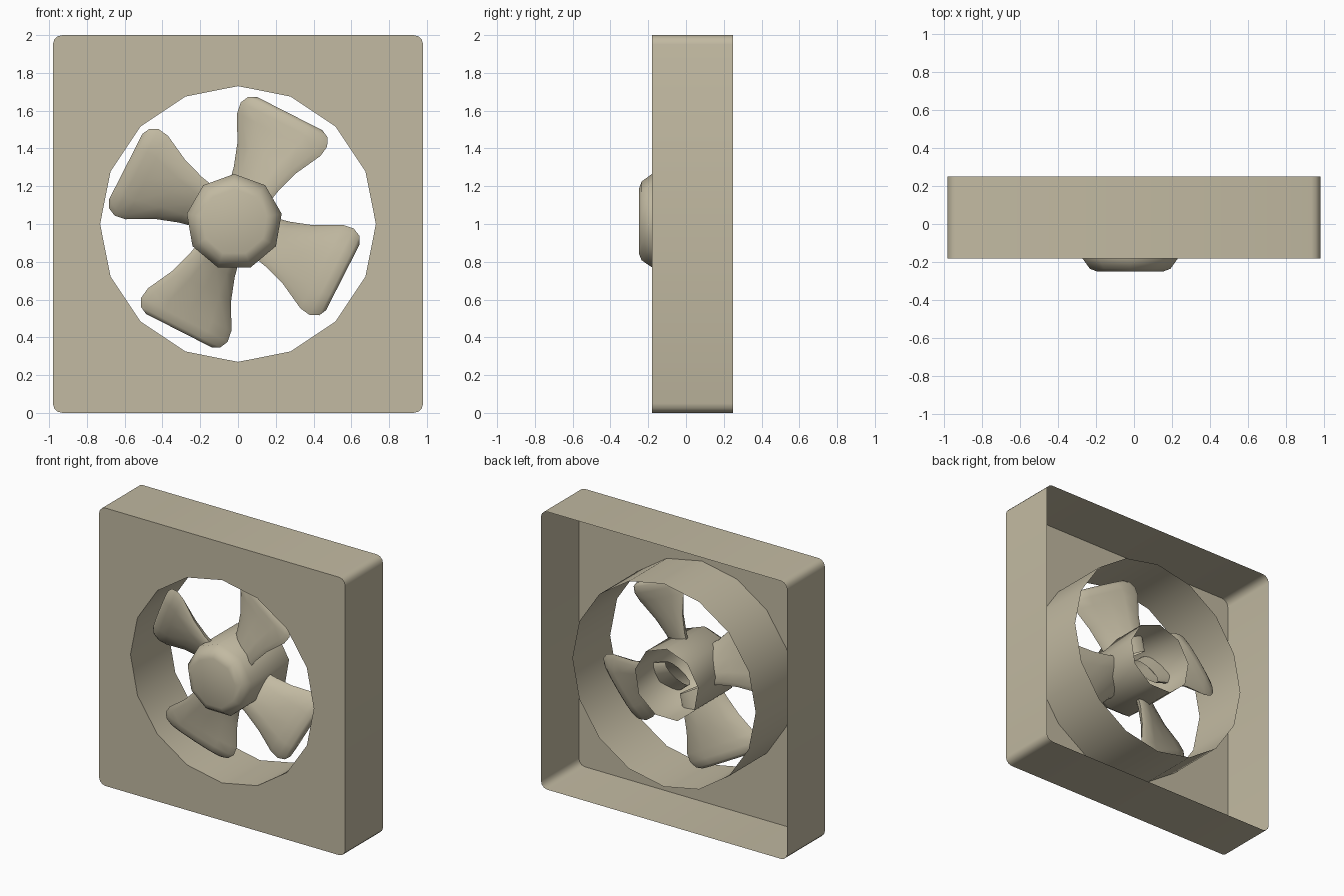
import bpy, bmesh, math
from mathutils import Vector

if "Cube" in bpy.data.objects:
    bpy.data.objects.remove(bpy.data.objects["Cube"])

tan = bpy.data.materials.new("warm_tan")
tan.diffuse_color = (0.54, 0.49, 0.36, 1)
tan.use_nodes = True
tan.node_tree.nodes["Principled BSDF"].inputs["Base Color"].default_value = tan.diffuse_color

Y0, Y1 = -0.18, 0.25          # front and back of the housing
HUB = Vector((-0.02, 0, 1.01))


def finish(bm, name, angle):
    bmesh.ops.recalc_face_normals(bm, faces=bm.faces)
    me = bpy.data.meshes.new(name)
    bm.to_mesh(me)
    bm.free()
    ob = bpy.data.objects.new(name, me)
    bpy.context.collection.objects.link(ob)
    me.materials.append(tan)
    bpy.ops.object.select_all(action='DESELECT')
    ob.select_set(True)
    bpy.context.view_layer.objects.active = ob
    bpy.ops.object.shade_smooth_by_angle(angle=math.radians(angle))
    return ob


def ring(bm, pts):
    return [bm.verts.new(p) for p in pts]


def bridge(bm, a, b):
    n = len(a)
    for i in range(n):
        bm.faces.new((a[i], a[(i + 1) % n], b[(i + 1) % n], b[i]))


# Housing: open-backed square shell with rounded corners and a 16-sided duct
bm = bmesh.new()
outer = []
R = 0.05
for k, (sx, sz) in enumerate([(1, 1), (-1, 1), (-1, -1), (1, -1)]):
    for j in range(4):
        a = math.radians(90 * k + 30 * j)
        outer.append((sx * (0.98 - R) + R * math.cos(a),
                      1 + sz * (1 - R) + R * math.sin(a)))
hole = [(0.73 * math.cos(math.tau * i / 16), 1 + 0.73 * math.sin(math.tau * i / 16))
        for i in range(16)]
loops = []
for loop in (outer, hole):
    f = ring(bm, [(x, Y0, z) for x, z in loop])
    b = ring(bm, [(x, Y1, z) for x, z in loop])
    bridge(bm, f, b)
    loops.append(f)
# front plate: both loops have 16 points, four per corner
bm.edges.ensure_lookup_table()
edges = [bm.edges.get((l[i], l[(i + 1) % 16])) for l in loops for i in range(16)]
bmesh.ops.triangle_fill(bm, edges=edges, use_beauty=True, normal=(0, -1, 0))
finish(bm, "fan_housing", 35)

# Hub: nine-sided cup with a rounded front, open at the back
bm = bmesh.new()
prev = None
for y, r in [(-0.25, 0.175), (-0.235, 0.215), (-0.18, 0.255), (Y1, 0.255)]:
    cur = ring(bm, [HUB + Vector((r * math.cos(math.radians(90 + 40 * i)), y,
                                  r * math.sin(math.radians(90 + 40 * i))))
                    for i in range(9)])
    if prev:
        bridge(bm, prev, cur)
    else:
        bm.faces.new(cur)
    prev = cur
finish(bm, "hub", 42)

# Blades: (distance from axis, half width, half thickness, pitch in degrees)
SECTIONS = [(0.12, 0.105, 0.04, 35), (0.26, 0.135, 0.045, 30), (0.38, 0.175, 0.045, 23),
            (0.52, 0.248, 0.04, 15), (0.58, 0.257, 0.04, 13), (0.625, 0.235, 0.035, 12),
            (0.645, 0.195, 0.018, 12)]


def blade(index):
    ang = math.radians(63 + 90 * index)
    out = Vector((math.cos(ang), 0, math.sin(ang)))
    side = Vector((-math.sin(ang), 0, math.cos(ang)))
    back = Vector((0, 1, 0))
    bm = bmesh.new()
    prev = None
    for r, w, t, pitch in SECTIONS:
        p = math.radians(pitch)
        chord = side + back * math.tan(p)
        normal = back * math.cos(p) - side * math.sin(p)
        pts = []
        for i in range(12):
            a = math.tau * i / 12
            pts.append(HUB + back * -0.03 + out * r
                       + chord * (w * math.cos(a)) + normal * (t * math.sin(a)))
        cur = ring(bm, pts)
        if prev:
            bridge(bm, prev, cur)
        prev = cur
    bm.faces.new(prev)
    finish(bm, f"blade_{index + 1}", 60)


for i in range(4):
    blade(i)
